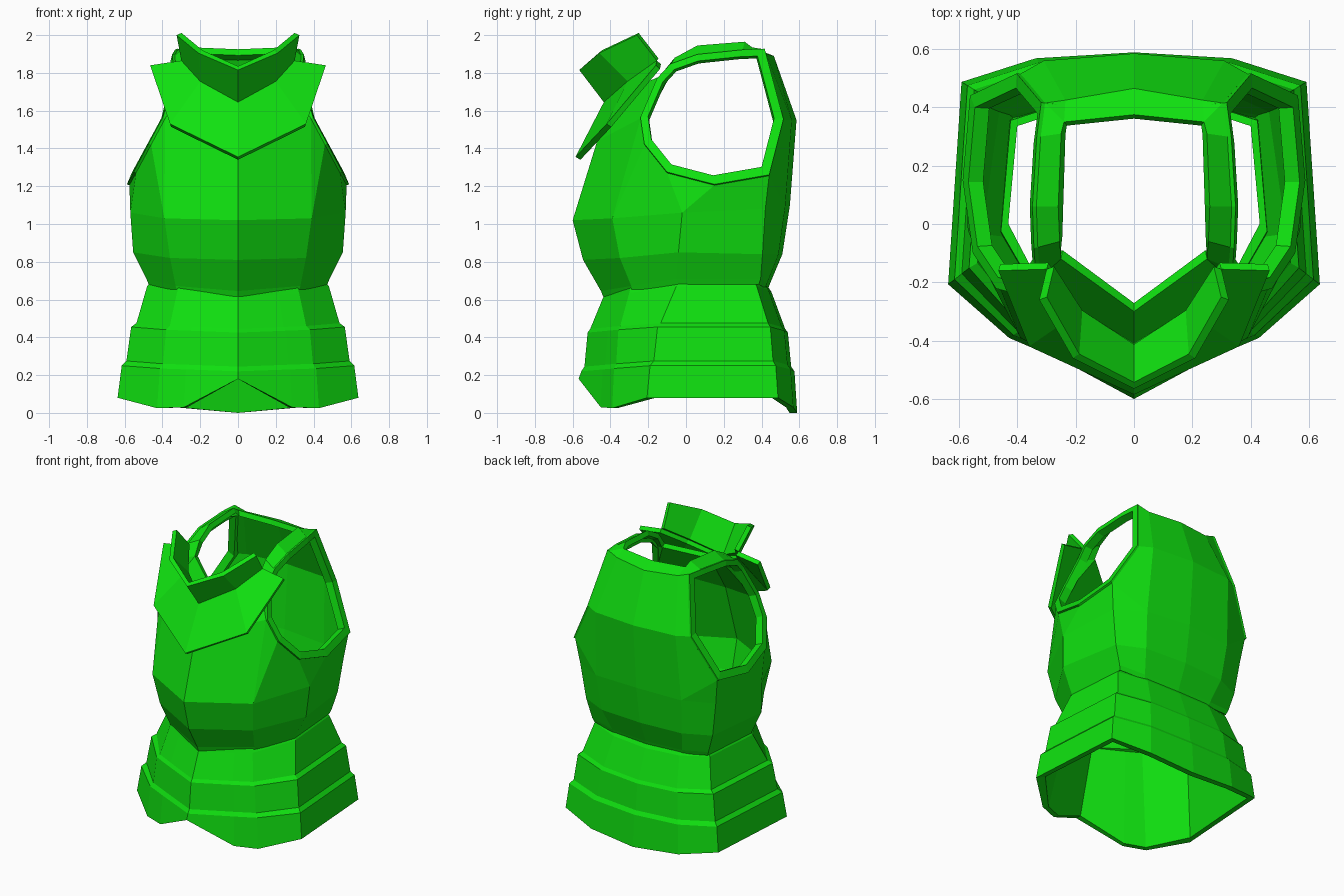
import bpy
from mathutils import Vector

cube = bpy.data.objects.get("Cube")
if cube:
    bpy.data.objects.remove(cube, do_unlink=True)

green = bpy.data.materials.new("bright green")
green.use_nodes = True
colour = (0.005, 0.75, 0.005, 1)
green.diffuse_color = colour
green.node_tree.nodes["Principled BSDF"].inputs["Base Color"].default_value = colour


def add_part(name, verts, faces, thickness=0.0, offset=-1.0):
    """Half shell on +x, mirrored and, where asked, given thickness."""
    mesh = bpy.data.meshes.new(name)
    mesh.from_pydata([tuple(v) for v in verts], [], faces)
    mesh.materials.append(green)
    obj = bpy.data.objects.new(name, mesh)
    bpy.context.collection.objects.link(obj)
    mirror = obj.modifiers.new("mirror", 'MIRROR')
    mirror.use_axis[0] = True
    mirror.use_clip = True
    if thickness:
        solid = obj.modifiers.new("thickness", 'SOLIDIFY')
        solid.thickness = thickness
        solid.offset = offset
    return obj


def loft(name, rings, thickness=0.0, closed=False, offset=-1.0):
    """Quads between successive rings, listed from the outside bottom up."""
    n = len(rings[0])
    verts = [p for ring in rings for p in ring]
    faces = []
    for r in range(len(rings) - 1):
        for i in range(n if closed else n - 1):
            j = (i + 1) % n
            faces.append((r * n + i, r * n + j, (r + 1) * n + j, (r + 1) * n + i))
    return add_part(name, verts, faces, thickness, offset)


# Skirt: three stepped flared tiers and a plain lining, front centre to back centre
skirt_plan = [(0, -.56), (.28, -.445), (.42, -.385), (.625, -.2),
              (.58, .48), (.33, .56), (0, .58)]
tier_drop = [.03, .02, .015, 0, 0, .02, .03]
waist_drop = [.055, .045, .035, 0, 0, .02, .03]
hem_drop = [-.1, .05, .055, 0, 0, .05, .08]


def skirt_ring(sx, sy, z, drops=tier_drop):
    """Outline scaled in plan; the side seam slides back towards the waist."""
    ring = [(x * sx, y * sy, z - d) for (x, y), d in zip(skirt_plan, drops)]
    ring[3] = (ring[3][0], -.21 + (1.02 - sy) * .66, ring[3][2])
    return ring


hem = skirt_ring(1.02, 1.015, .08, hem_drop)
hem_inside = skirt_ring(.96, .945, .08, hem_drop)
loft("tiered_skirt", [
    hem_inside, hem, skirt_ring(.985, .99, .25),
    skirt_ring(.945, .96, .275), skirt_ring(.905, .93, .455),
    skirt_ring(.86, .905, .475), skirt_ring(.77, .78, .67, waist_drop),
    skirt_ring(.735, .745, .7), skirt_ring(.73, .74, .75),
    skirt_ring(.69, .7, .75), hem_inside])

# Lower chest: turned-in lip, then waist flaring out to the widest part of the breast
waist = [(0, -.45, .645), (.33, -.29, .672), (.485, -.05, .71),
         (.45, .395, .71), (.27, .43, .69), (0, .445, .685)]
waist_lip = [(x * .975, y * .975, z - .03) for x, y, z in waist]
belly = [(0, -.545, .81), (.36, -.35, .82), (.555, -.04, .85),
         (.49, .405, .84), (.31, .49, .84), (0, .51, .84)]
breast = [(0, -.6, 1.02), (.39, -.39, 1.03), (.57, -.02, 1.06),
          (.525, .42, 1.08), (.33, .525, 1.09), (0, .55, 1.1)]
loft("lower_chest", [waist_lip, waist, belly, breast], .035)

# Armhole edge from the front, under the arm, up to the back of the shoulder
armhole = [(.385, -.24, 1.56), (.46, -.22, 1.42), (.54, -.1, 1.27), (.575, .15, 1.205),
           (.55, .44, 1.255), (.39, .515, 1.55), (.305, .415, 1.925)]

# Shoulder strap edges, front to back
strap_outer = [(.325, -.15, 1.77), (.33, -.08, 1.845), (.335, .06, 1.895),
               (.32, .3, 1.92), armhole[-1]]
strap_inner = [(.25, -.12, 1.79), (.255, -.06, 1.88), (.26, .06, 1.945),
               (.25, .31, 1.965), (.24, .35, 1.935)]
loft("shoulder_strap", [strap_outer, strap_inner], .035)

# Upper chest and back, filling between breast line, armhole and neck
points = dict(zip(["a", "b", "c", "d", "e", "f"], breast))
points.update({"p%d" % i: p for i, p in enumerate(armhole)})
points.update(
    sternum=(0, -.47, 1.44), throat=(0, -.3, 1.71),
    strap_out=strap_outer[0], strap_in=strap_inner[0],
    blade=(.31, .56, 1.55), spine=(0, .585, 1.55),
    nape_side=(.235, .425, 1.9), nape=(0, .465, 1.89),
    collar_side=strap_inner[-1], collar_back=(0, .375, 1.925))
panels = [
    "a b p0 sternum", "b p1 p0", "b c p2 p1", "c p3 p2", "c d p4 p3",
    "d e p4", "e blade p5 p4", "e f spine blade",
    "blade spine nape nape_side", "p5 blade nape_side p6",
    "sternum p0 strap_in throat", "p0 strap_out strap_in",
    "nape_side nape collar_back collar_side", "p6 nape_side collar_side",
]
names = list(points)
add_part("upper_chest_and_back", list(points.values()),
         [[names.index(k) for k in panel.split()] for panel in panels], .035)

# Raised rim round each armhole
outer = [Vector(p) for p in armhole + strap_outer[-2::-1]]
centre = sum(outer, Vector()) / len(outer)
inner = [centre + (p - centre) * .88 for p in outer]
loft("armhole_rim", [outer, inner], .055, closed=True, offset=-.5)

# Throat guard: pointed plate with a collar flaring forward from it
collar_base = [(0, -.435, 1.645), (.2, -.31, 1.755), (.3, -.155, 1.865)]
plate_edge = [(0, -.585, 1.355), (.36, -.42, 1.53), (.465, -.16, 1.84)]
collar_top = [(0, -.565, 1.815), (.21, -.46, 1.905), (.325, -.26, 2.0)]
loft("throat_plate", [plate_edge, collar_base], .03)
loft("flared_collar", [collar_base, collar_top], .03)
